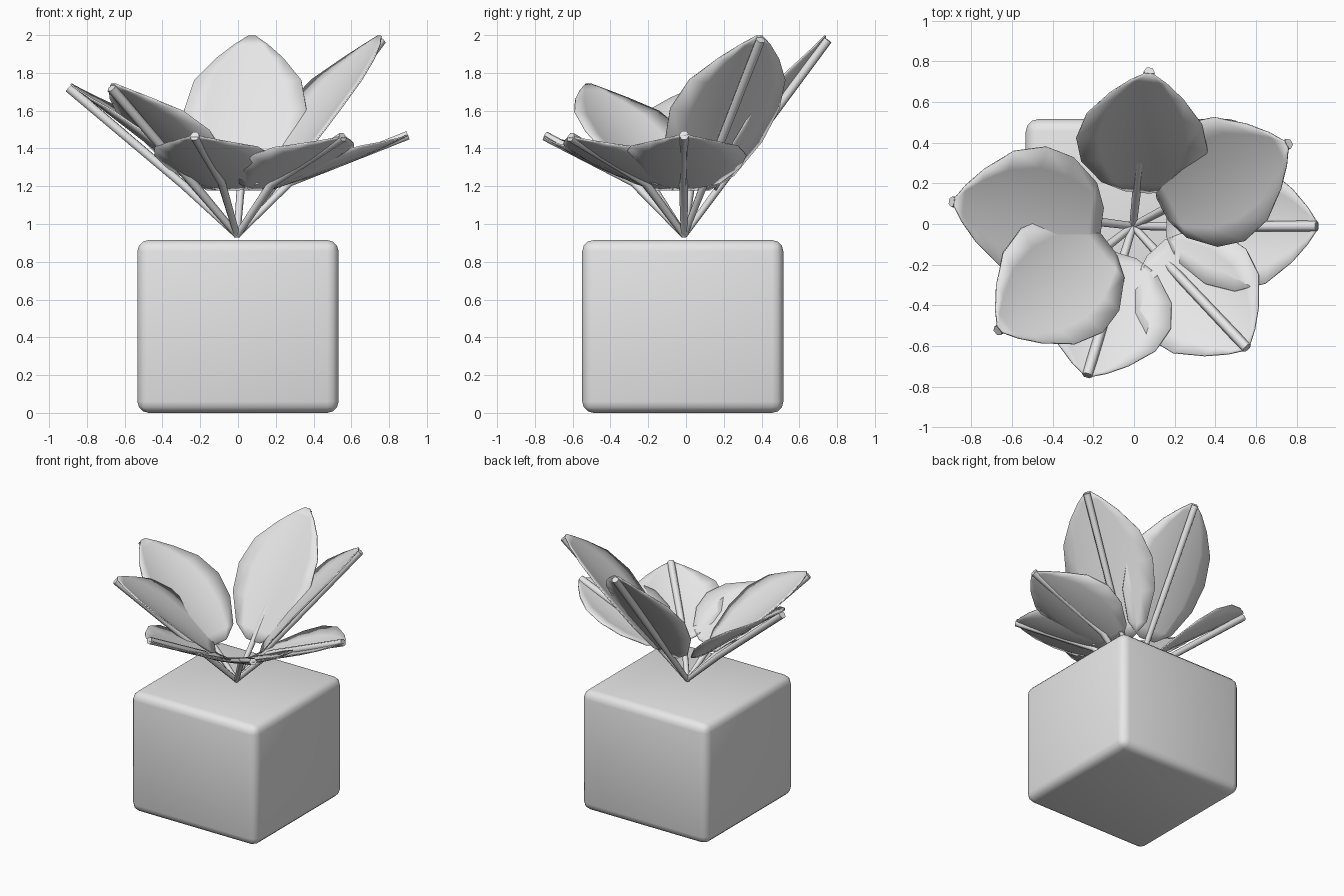
import bpy, bmesh, math
from mathutils import Vector

cube = bpy.data.objects.get("Cube")
if cube:
    bpy.data.objects.remove(cube, do_unlink=True)

grey = bpy.data.materials.new("light_grey")
grey.use_nodes = True
grey.diffuse_color = (0.8, 0.8, 0.8, 1)
grey.node_tree.nodes["Principled BSDF"].inputs["Base Color"].default_value = (0.8, 0.8, 0.8, 1)

ROOT = Vector((-0.005, -0.01, 0.94))


def finish(name, bm, angle):
    bmesh.ops.recalc_face_normals(bm, faces=bm.faces)
    mesh = bpy.data.meshes.new(name)
    bm.to_mesh(mesh)
    bm.free()
    mesh.materials.append(grey)
    obj = bpy.data.objects.new(name, mesh)
    bpy.context.collection.objects.link(obj)
    bpy.ops.object.select_all(action='DESELECT')
    obj.select_set(True)
    bpy.context.view_layer.objects.active = obj
    bpy.ops.object.shade_smooth_by_angle(angle=math.radians(angle))
    return obj


# Rounded block pot
def make_pot():
    bm = bmesh.new()
    bmesh.ops.create_cube(bm, size=1)
    for v in bm.verts:
        v.co = Vector((v.co.x * 1.065, v.co.y * 1.065 - 0.017, (v.co.z + 0.5) * 0.915))
    bmesh.ops.bevel(bm, geom=bm.edges[:], offset=0.06, segments=3, profile=0.5, affect='EDGES')
    finish("pot", bm, 40)


# Six-sided tube through a few points, widening to its tip
def make_stem(name, points, radii, sides=6):
    bm = bmesh.new()
    rings = []
    for i, p in enumerate(points):
        d = (points[min(i + 1, len(points) - 1)] - points[max(i - 1, 0)]).normalized()
        u = d.cross(Vector((0, 0, 1))).normalized()
        w = u.cross(d)
        turns = [2 * math.pi * k / sides for k in range(sides)]
        rings.append([bm.verts.new(p + radii[i] * (u * math.cos(a) + w * math.sin(a))) for a in turns])
    for a, b in zip(rings, rings[1:]):
        for k in range(sides):
            n = (k + 1) % sides
            bm.faces.new((a[k], a[n], b[n], b[k]))
    bm.faces.new(rings[0])
    bm.faces.new(rings[-1])
    finish(name, bm, 65)


# Cupped blade: (position along leaf, half width)
OUTLINE = [(0, .06), (.08, .18), (.28, .29), (.48, .325), (.68, .285), (.84, .18), (.94, .09), (1, .02)]


def make_blade(name, base, tip, lift, cup, columns=6):
    along = tip - base
    side = along.cross(Vector((0, 0, 1))).normalized()
    up = side.cross(along).normalized()
    bm = bmesh.new()
    rows = []
    for t, half in OUTLINE:
        row = []
        for c in range(columns + 1):
            s = 2 * c / columns - 1
            rise = lift * math.sin(math.pi * t) + cup * (s * half / 0.325) ** 2
            row.append(bm.verts.new(base + along * t + side * s * half + up * rise))
        rows.append(row)
    for a, b in zip(rows, rows[1:]):
        for c in range(columns):
            bm.faces.new((a[c], a[c + 1], b[c + 1], b[c]))
    obj = finish(name, bm, 60)
    solid = obj.modifiers.new("thickness", 'SOLIDIFY')
    solid.thickness = 0.008
    solid.offset = 0


# Leaf tips; bend is the run and height of the stem's knee, lift bows the blade
LEAVES = {
    "back": ((0.075, 0.75, 1.975), None, 0.01, 0.05),
    "back_left": ((0.76, 0.395, 1.975), None, 0.01, 0.05),
    "left": ((0.90, -0.01, 1.47), (0.28, 1.22), -0.02, 0.07),
    "front_left": ((0.555, -0.61, 1.46), (0.28, 1.22), -0.02, 0.07),
    "front": ((-0.23, -0.745, 1.465), (0.28, 1.22), -0.02, 0.07),
    "front_right": ((-0.67, -0.525, 1.72), (0.29, 1.21), 0.0, 0.06),
    "right": ((-0.895, 0.11, 1.72), (0.29, 1.21), 0.0, 0.06),
}

make_pot()
for name, (tip, bend, lift, cup) in LEAVES.items():
    tip = Vector(tip)
    heading = Vector((tip.x, tip.y, 0)).normalized()
    knee = ROOT + heading * bend[0] if bend else ROOT.lerp(tip, 0.4)
    if bend:
        knee.z = bend[1]
    make_stem(name + "_stem", [ROOT, knee, tip], [0.018, 0.024, 0.027])
    base = heading * 0.16 + Vector((0, 0, 1.18))
    inward = Vector((0, 0, 0.02)) - heading * 0.012
    make_blade(name + "_leaf", base, tip + (inward if lift >= 0 else Vector()), lift, cup)
